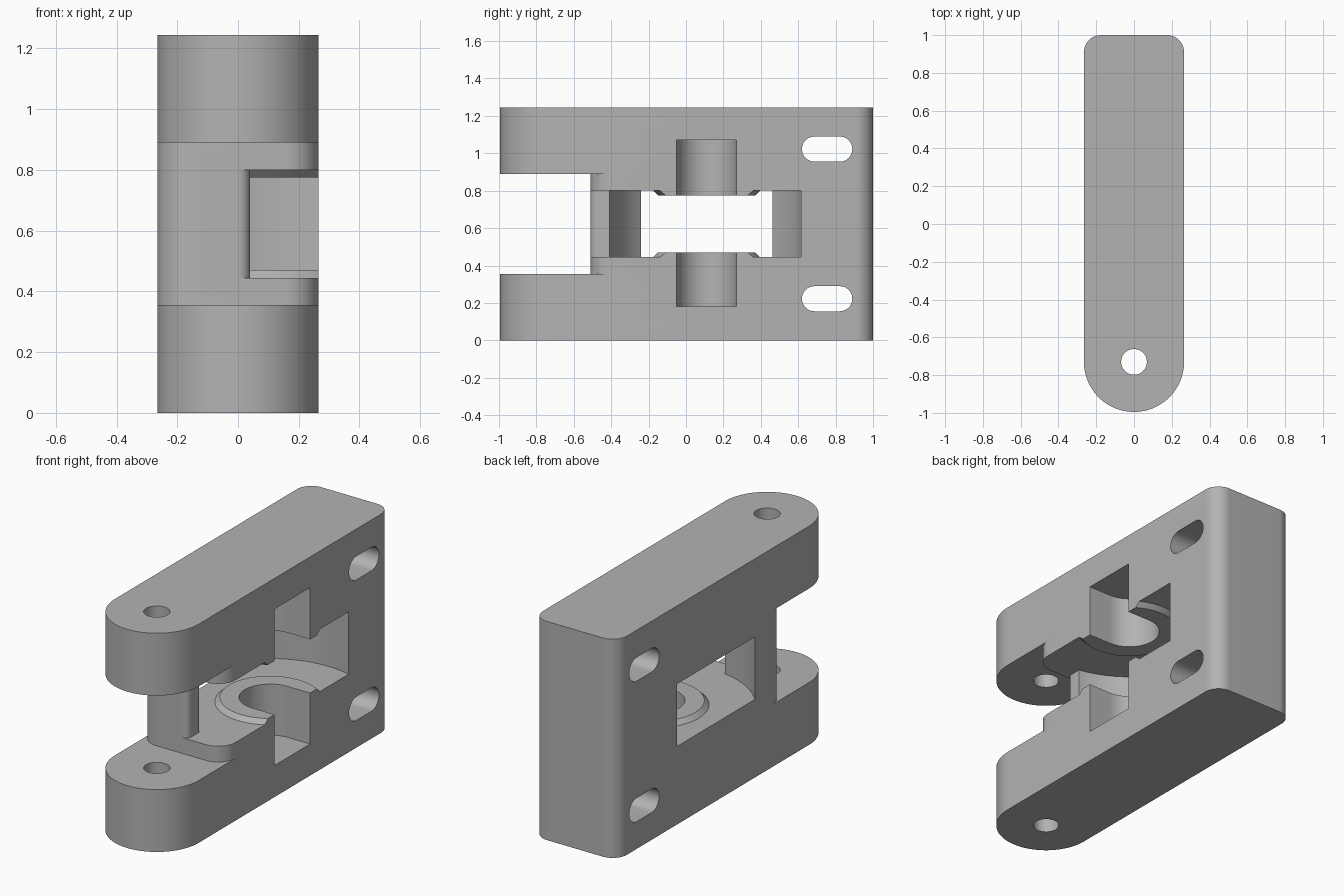
import bpy
import bmesh
from math import cos, sin, radians
from mathutils import Matrix

if "Cube" in bpy.data.objects:
    bpy.data.objects.remove(bpy.data.objects["Cube"])

HALF_W, HEIGHT = 0.265, 1.245
MID = HEIGHT / 2
HINGE_Y = -0.73
BORE_X, BORE_Y = 0.125, 0.11


def arc(cx, cy, r, a0, a1, n=24):
    return [(cx + r * cos(radians(a0 + (a1 - a0) * i / n)),
             cy + r * sin(radians(a0 + (a1 - a0) * i / n))) for i in range(n + 1)]


def circle(cx, cy, r, n=96):
    return arc(cx, cy, r, 0, 360, n)[:-1]


def make_object(name, bm):
    bmesh.ops.recalc_face_normals(bm, faces=bm.faces)
    mesh = bpy.data.meshes.new(name)
    bm.to_mesh(mesh)
    bm.free()
    obj = bpy.data.objects.new(name, mesh)
    bpy.context.collection.objects.link(obj)
    return obj


def prism(name, points, low, high, along_x=False):
    """Extrude an outline along z, or a y-z outline along x."""
    bm = bmesh.new()
    face = bm.faces.new([bm.verts.new((x, y, low)) for x, y in points])
    top = bmesh.ops.extrude_face_region(bm, geom=[face])["geom"]
    verts = [v for v in top if isinstance(v, bmesh.types.BMVert)]
    bmesh.ops.translate(bm, verts=verts, vec=(0, 0, high - low))
    if along_x:
        swap = Matrix(((0, 0, 1, 0), (1, 0, 0, 0), (0, 1, 0, 0), (0, 0, 0, 1)))
        bm.transform(swap)
    return make_object(name, bm)


def frustum(name, r_low, r_high, low, high):
    bm = bmesh.new()
    bmesh.ops.create_cone(bm, cap_ends=True, segments=96, radius1=r_low,
                          radius2=r_high, depth=high - low,
                          matrix=Matrix.Translation((BORE_X, BORE_Y, (low + high) / 2)))
    return make_object(name, bm)


def combine(target, tool, operation):
    tool.hide_render = True
    mod = target.modifiers.new("combine", "BOOLEAN")
    mod.operation, mod.solver, mod.object = operation, "EXACT", tool
    bpy.context.view_layer.objects.active = target
    bpy.ops.object.modifier_apply(modifier=mod.name)
    bpy.data.objects.remove(tool)


# Main block: round hinge end, small rounded corners at the back
outline = (arc(0, HINGE_Y, HALF_W, 180, 360, 64)
           + arc(HALF_W - 0.09, 0.91, 0.09, 0, 90)
           + arc(-HALF_W + 0.09, 0.91, 0.09, 90, 180))
body = prism("hinge_block", outline, 0, HEIGHT)

# Gap between the two hinge arms, leaving a rounded inner wall
gap = ([(-0.4, -1.2), (0.4, -1.2), (0.4, -0.4)]
       + arc(HALF_W - 0.11, -0.4, 0.11, 0, -90)
       + arc(-HALF_W + 0.11, -0.4, 0.11, -90, -180)
       + [(-0.4, -0.4)])
combine(body, prism("gap_cutter", gap, 0.355, 0.89), "DIFFERENCE")

# Pin hole through both arms
combine(body, prism("pin_cutter", circle(0, HINGE_Y, 0.068, 48), -0.1, HEIGHT + 0.1),
        "DIFFERENCE")

# Round pocket with an open front channel, and bosses left standing in it
LOW, HIGH = 0.445, 0.8
pocket = prism("pocket_cutter", circle(BORE_X, BORE_Y, 0.525, 128), LOW, HIGH)
channel = ([(0.4, 0.0), (0.04, 0.0)]
           + arc(0.0, -0.47, 0.04, 0, -90, 12)
           + [(0.0, -0.6), (0.4, -0.6)])
combine(pocket, prism("channel_cutter", channel, LOW, HIGH), "UNION")
combine(pocket, frustum("lower_boss", 0.31, 0.26, LOW - 0.025, LOW + 0.025), "DIFFERENCE")
combine(pocket, frustum("upper_boss", 0.26, 0.31, HIGH - 0.025, HIGH + 0.025), "DIFFERENCE")
combine(body, pocket, "DIFFERENCE")

# Vertical bore, opened to the side by a channel of the same width
bore = (arc(BORE_X, BORE_Y, 0.16, 90, 270, 48)
        + [(0.4, BORE_Y - 0.16), (0.4, BORE_Y + 0.16)])
combine(body, prism("bore_cutter", bore, 0.18, 1.07), "DIFFERENCE")

# Mounting slots through the back part
for side in (-1, 1):
    z = MID + side * 0.4
    slot = arc(0.822, z, 0.067, -90, 90) + arc(0.687, z, 0.067, 90, 270)
    combine(body, prism("slot_cutter", slot, -0.5, 0.5, along_x=True), "DIFFERENCE")

# Plain grey finish
grey = bpy.data.materials.new("plain_grey")
grey.use_nodes = True
colour = (0.45, 0.45, 0.45, 1)
grey.diffuse_color = colour
grey.node_tree.nodes["Principled BSDF"].inputs["Base Color"].default_value = colour
body.data.materials.clear()
body.data.materials.append(grey)
for poly in body.data.polygons:
    poly.material_index = 0

bpy.ops.object.select_all(action="DESELECT")
body.select_set(True)
bpy.context.view_layer.objects.active = body
bpy.ops.object.shade_smooth_by_angle(angle=radians(25))
